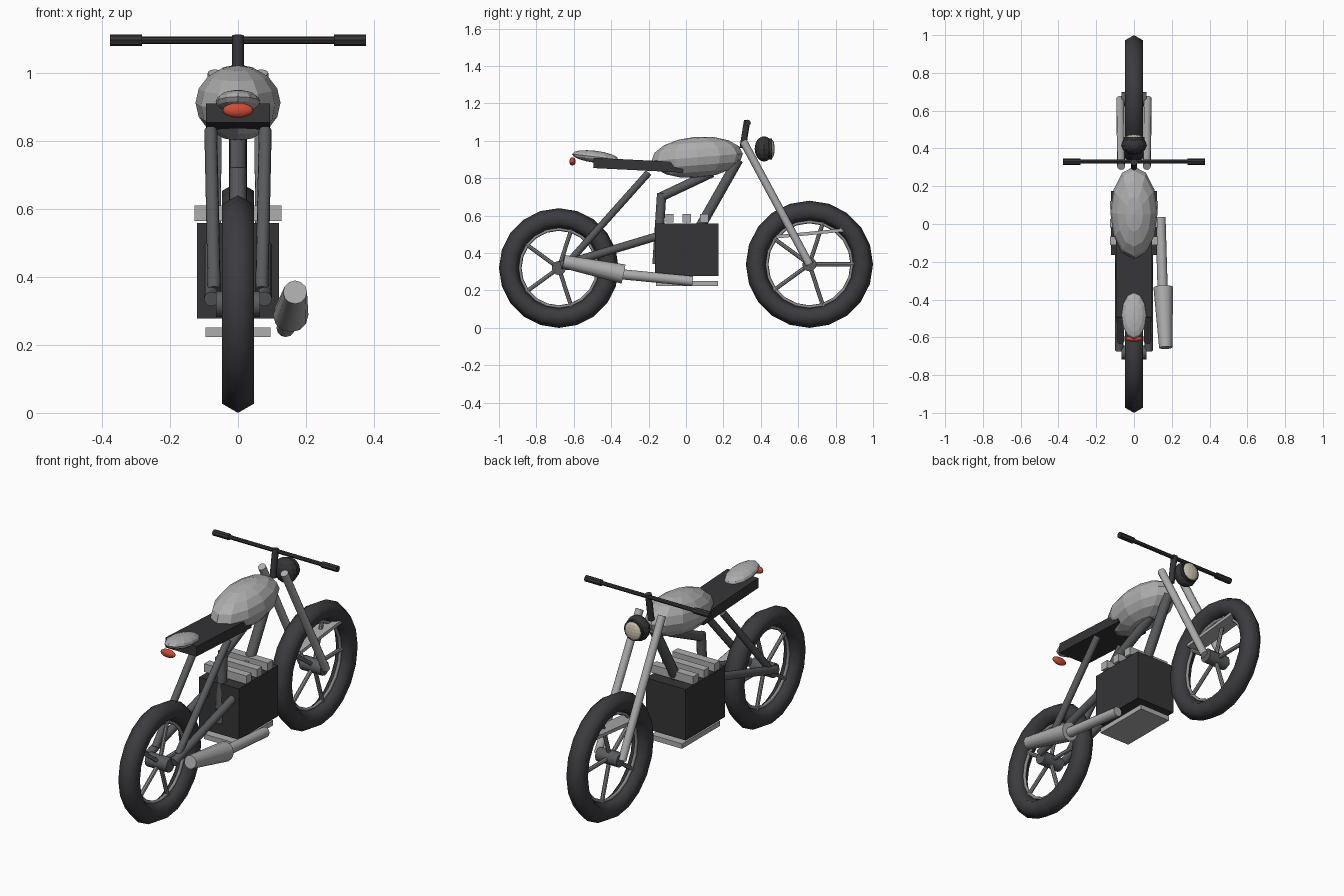
import bpy, math
from mathutils import Vector

if "Cube" in bpy.data.objects:
    bpy.data.objects.remove(bpy.data.objects["Cube"])


def material(name, r, g, b):
    m = bpy.data.materials.new(name)
    m.diffuse_color = (r, g, b, 1)
    m.use_nodes = True
    m.node_tree.nodes["Principled BSDF"].inputs["Base Color"].default_value = m.diffuse_color
    return m


RUBBER = material("rubber", 0.045, 0.044, 0.05)
BLACK = material("black", 0.035, 0.035, 0.038)
FRAME = material("frame_grey", 0.10, 0.105, 0.11)
STEEL = material("steel", 0.42, 0.42, 0.42)
PAINT = material("tank_silver", 0.42, 0.42, 0.42)
SPOKE = material("spoke_grey", 0.26, 0.26, 0.26)
RED = material("tail_red", 0.62, 0.07, 0.035)
CREAM = material("lens_cream", 0.62, 0.57, 0.44)


def finish(name, mat, smooth=None):
    o = bpy.context.object
    o.name = name
    o.data.materials.append(mat)
    if smooth:
        bpy.ops.object.shade_smooth_by_angle(angle=math.radians(smooth))
    return o


def tube(name, a, b, r, mat, r2=None, sides=12, smooth=40):
    """Straight round bar from a to b, optionally tapered."""
    a, b = Vector(a), Vector(b)
    d = b - a
    bpy.ops.mesh.primitive_cone_add(vertices=sides, radius1=r, radius2=r if r2 is None else r2,
                                    depth=d.length, location=(a + b) / 2,
                                    rotation=d.to_track_quat('Z', 'Y').to_euler())
    return finish(name, mat, smooth)


def box(name, loc, size, mat, tilt=0):
    bpy.ops.mesh.primitive_cube_add(size=1, location=loc, rotation=(tilt, 0, 0))
    bpy.context.object.scale = size
    return finish(name, mat)


def ellipsoid(name, loc, radii, mat, tilt=0, seg=12, rings=8, smooth=None):
    bpy.ops.mesh.primitive_uv_sphere_add(segments=seg, ring_count=rings, radius=1,
                                         location=loc, rotation=(tilt, 0, 0))
    bpy.context.object.scale = radii
    return finish(name, mat, smooth)


def ring(name, loc, major, minor, mat, sides):
    bpy.ops.mesh.primitive_torus_add(major_radius=major, minor_radius=minor, major_segments=20,
                                     minor_segments=sides, location=loc,
                                     rotation=(0, math.pi / 2, 0))
    return finish(name, mat, 180)


# Wheels: tyre, thin rim, hub and five spokes
def wheel(prefix, y, z, radius):
    c = Vector((0, y, z))
    ring(prefix + "_tyre", c, radius - 0.054, 0.054, RUBBER, 6)
    ring(prefix + "_rim", c, radius - 0.112, 0.009, SPOKE, 6)
    tube(prefix + "_hub", c - Vector((0.065, 0, 0)), c + Vector((0.065, 0, 0)), 0.038, FRAME)
    for i in range(5):
        t = i * math.tau / 5
        end = c + Vector((0, math.cos(t), math.sin(t))) * (radius - 0.1)
        tube(prefix + "_spoke", c, end, 0.011, SPOKE, sides=8)


wheel("rear_wheel", -0.68, 0.32, 0.32)
wheel("front_wheel", 0.66, 0.34, 0.34)
box("front_fender", (0, 0.66, 0.505), (0.085, 0.36, 0.018), STEEL, 0.1)

# Paired bars on both sides
for s in (-1, 1):
    tube("front_fork", (0.068 * s, 0.305, 1.0), (0.073 * s, 0.66, 0.34), 0.021, STEEL)
    tube("swingarm", (0.078 * s, -0.67, 0.335), (0.078 * s, -0.12, 0.5), 0.022, FRAME)
    tube("seat_stay", (0.07 * s, -0.62, 0.36), (0.08 * s, -0.2, 0.83), 0.019, FRAME)
    tube("grip", (0.282 * s, 0.33, 1.096), (0.377 * s, 0.33, 1.096), 0.017, BLACK, sides=8, smooth=None)

# Central frame tubes
tube("down_tube", (0, 0.28, 0.9), (0, 0.07, 0.53), 0.027, FRAME)
tube("top_tube", (0, 0.14, 0.83), (0, -0.135, 0.7), 0.025, FRAME)
tube("rear_tube", (0, -0.13, 0.72), (0, -0.155, 0.34), 0.025, FRAME)

# Engine with cylinder fins and skid plate
box("engine_block", (0, 0.005, 0.418), (0.242, 0.34, 0.28), BLACK)
for y in (-0.088, 0.005, 0.098):
    box("engine_fin", (0, y, 0.587), (0.256, 0.045, 0.045), STEEL)
box("skid_plate", (0, 0.005, 0.237), (0.19, 0.33, 0.027), STEEL)

# Exhaust
tube("exhaust_pipe", (0.14, 0.035, 0.25), (0.152, -0.36, 0.288), 0.027, STEEL)
tube("muffler", (0.155, -0.335, 0.288), (0.168, -0.655, 0.355), 0.052, STEEL, 0.035)

# Tank, seat, tail
ellipsoid("fuel_tank", (0, 0.06, 0.912), (0.125, 0.245, 0.11), PAINT, 0.08)
box("seat", (0, -0.255, 0.87), (0.188, 0.48, 0.055), BLACK, -0.05)
ellipsoid("tail_cowl", (0, -0.485, 0.915), (0.066, 0.125, 0.032), PAINT, -0.12)
ellipsoid("tail_light", (0, -0.607, 0.89), (0.045, 0.017, 0.022), RED, smooth=40)

# Handlebar and headlight
tube("steering_stem", (0, 0.303, 0.96), (0, 0.327, 1.11), 0.017, BLACK)
tube("handlebar", (-0.3, 0.33, 1.096), (0.3, 0.33, 1.096), 0.011, BLACK, sides=8)
ellipsoid("headlight_shell", (0, 0.417, 0.957), (0.068, 0.05, 0.068), BLACK)
tube("headlight_bezel", (0, 0.435, 0.957), (0, 0.46, 0.957), 0.056, BLACK)
ellipsoid("headlight_lens", (0, 0.458, 0.957), (0.05, 0.016, 0.05), CREAM)
